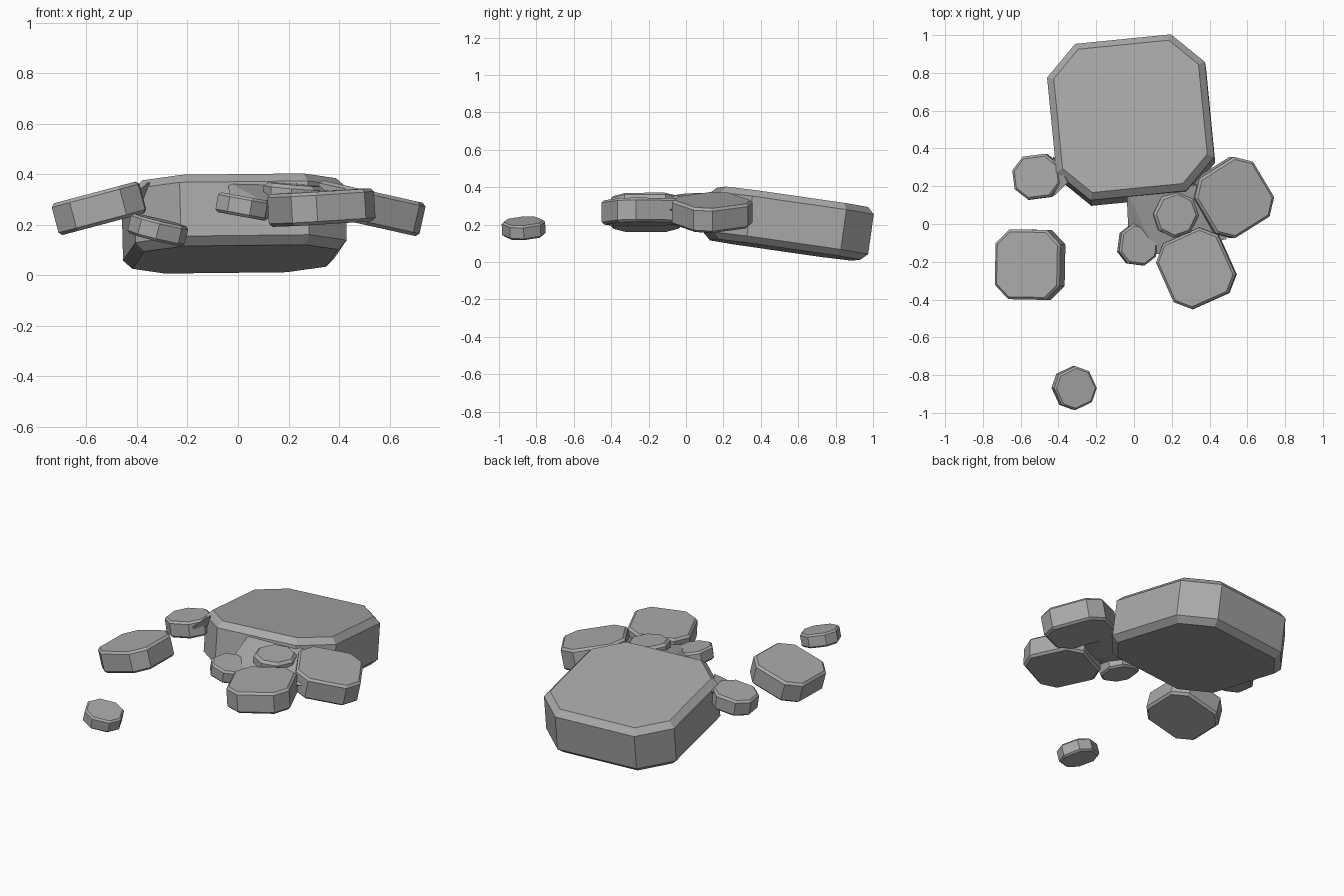
import bpy
import bmesh
from mathutils import Matrix, Vector

if "Cube" in bpy.data.objects:
    bpy.data.objects.remove(bpy.data.objects["Cube"], do_unlink=True)

stone = bpy.data.materials.new("stone_grey")
stone.use_nodes = True
GREY = (0.4, 0.4, 0.4, 1)
stone.diffuse_color = GREY
stone.node_tree.nodes["Principled BSDF"].inputs["Base Color"].default_value = GREY


def add_object(name, bm):
    bmesh.ops.recalc_face_normals(bm, faces=bm.faces)
    mesh = bpy.data.meshes.new(name)
    bm.to_mesh(mesh)
    bm.free()
    mesh.materials.append(stone)
    obj = bpy.data.objects.new(name, mesh)
    bpy.context.collection.objects.link(obj)
    return obj


def octagon(w, d, cut):
    x, y = w / 2, d / 2
    return [(x - cut, -y), (x, cut - y), (x, y - cut), (x - cut, y),
            (cut - x, y), (-x, y - cut), (-x, cut - y), (cut - x, -y)]


def slab(name, centre, size, cut, bevel, yaw, tilt_x=0, tilt_y=0):
    """Eight-sided flat stone with bevelled rims, turned then tilted."""
    w, d, h = size
    bm = bmesh.new()
    rings = []
    for z, inset in ((-h / 2, bevel), (bevel - h / 2, 0), (h / 2 - bevel, 0), (h / 2, bevel)):
        outline = octagon(w - 2 * inset, d - 2 * inset, cut - inset * 0.6)
        rings.append([bm.verts.new((x, y, z)) for x, y in outline])
    for low, high in zip(rings, rings[1:]):
        for i in range(8):
            j = (i + 1) % 8
            bm.faces.new((low[i], low[j], high[j], high[i]))
    bm.faces.new(rings[0][::-1])
    bm.faces.new(rings[-1])
    turn = (Matrix.Rotation(tilt_y, 4, 'Y') @ Matrix.Rotation(tilt_x, 4, 'X')
            @ Matrix.Rotation(yaw, 4, 'Z'))
    bm.transform(Matrix.Translation(centre) @ turn)
    return add_object(name, bm)


def hull(name, points):
    """Faceted rock bridging neighbouring stones."""
    bm = bmesh.new()
    for p in points:
        bm.verts.new(Vector(p))
    result = bmesh.ops.convex_hull(bm, input=bm.verts)
    spare = {v for v in result["geom_interior"] if isinstance(v, bmesh.types.BMVert)}
    bmesh.ops.delete(bm, geom=list(spare), context='VERTS')
    return add_object(name, bm)


# Main platform
slab("main_platform", (-0.015, 0.55, 0.205), (0.84, 0.84, 0.285), 0.165, 0.035, 0.1, -0.14, -0.025)

# Detached stepping stones
slab("right_stepping_stone", (-0.55, -0.215, 0.265), (0.355, 0.37, 0.13), 0.075, 0.013, -0.02, 0, -0.26)
slab("front_stepping_stone", (-0.317, -0.868, 0.18), (0.21, 0.21, 0.08), 0.055, 0.01, 0.45, 0.05, 0.24)

# Side stone and its neck to the platform
slab("side_stone", (-0.51, 0.25, 0.275), (0.25, 0.23, 0.10), 0.065, 0.012, 0.13, 0, -0.15)
hull("side_stone_neck", [(-0.43, 0.36, 0.33), (-0.35, 0.22, 0.37), (-0.42, 0.15, 0.31),
                         (-0.42, 0.2, 0.25), (-0.36, 0.3, 0.26)])

# Cluster in front of the platform
slab("left_cluster_stone", (0.52, 0.14, 0.265), (0.37, 0.37, 0.135), 0.075, 0.013, 0.55, 0, 0.22)
slab("front_cluster_stone", (0.33, -0.235, 0.268), (0.36, 0.38, 0.13), 0.075, 0.013, 0.42, 0.01, -0.06)
slab("small_cluster_stone", (0.02, -0.11, 0.272), (0.2, 0.21, 0.08), 0.055, 0.011, -0.13, 0, 0.18)
slab("centre_cluster_stone", (0.22, 0.05, 0.315), (0.22, 0.23, 0.09), 0.065, 0.015, -0.45, 0.03, 0.08)

# Rock joining the cluster to the platform
hull("cluster_bridge", [(-0.04, 0.18, 0.37), (0.28, 0.2, 0.36), (0.42, 0.22, 0.31),
                        (0.49, -0.08, 0.28), (0.12, -0.16, 0.28), (-0.03, -0.03, 0.28),
                        (0.0, 0.18, 0.25), (0.35, 0.18, 0.24), (0.25, -0.1, 0.24)])
